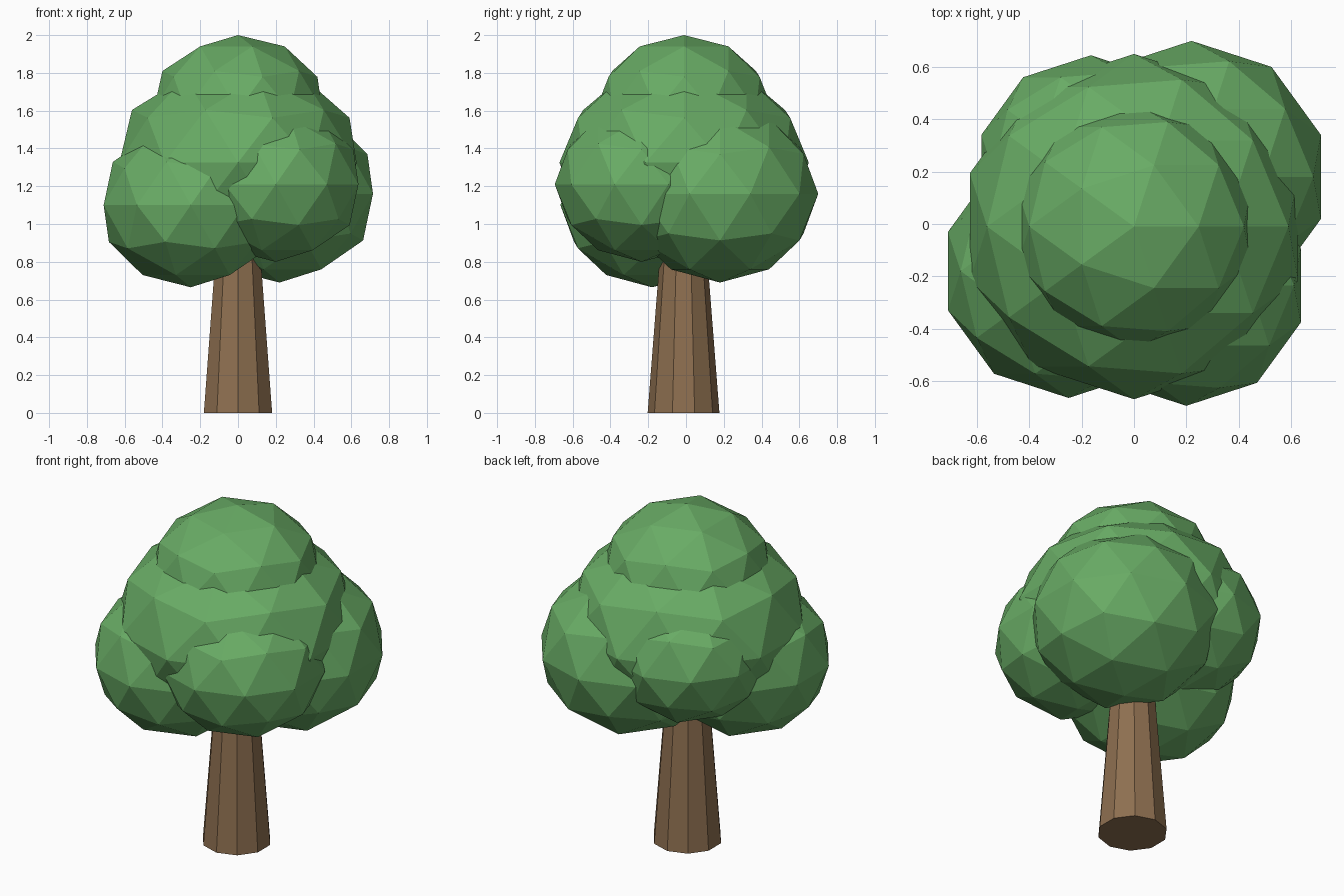
import bpy

cube = bpy.data.objects.get("Cube")
if cube:
    bpy.data.objects.remove(cube, do_unlink=True)


def make_material(name, rgb):
    mat = bpy.data.materials.new(name)
    mat.use_nodes = True
    color = (*rgb, 1.0)
    mat.diffuse_color = color
    mat.node_tree.nodes["Principled BSDF"].inputs["Base Color"].default_value = color
    return mat


leaf_green = make_material("leaf green", (0.14, 0.41, 0.13))
bark_brown = make_material("bark brown", (0.27, 0.16, 0.08))


def finish(name, mat):
    obj = bpy.context.object
    obj.name = obj.data.name = name
    obj.data.materials.append(mat)
    bpy.ops.object.shade_flat()
    return obj


def foliage(name, center, radius, half_height):
    """Slightly flattened, faceted clump of leaves."""
    bpy.ops.mesh.primitive_ico_sphere_add(subdivisions=2, radius=1, location=center)
    obj = finish(name, leaf_green)
    obj.scale = (radius, radius, half_height)


# Tapered ten-sided trunk, its top buried in the leaves
TRUNK_HEIGHT = 1.0
bpy.ops.mesh.primitive_cone_add(vertices=10, radius1=0.19, radius2=0.112,
                                depth=TRUNK_HEIGHT,
                                location=(0, -0.013, TRUNK_HEIGHT / 2))
finish("trunk", bark_brown)

# Central crown and cap
foliage("crown_middle", (0, -0.01, 1.325), 0.66, 0.53)
foliage("crown_top", (0, -0.01, 1.6), 0.47, 0.4)

# Four lower clumps around the crown
foliage("clump_front_right", (-0.25, -0.18, 1.1), 0.485, 0.435)
foliage("clump_back_left", (0.22, 0.18, 1.16), 0.52, 0.47)
foliage("clump_front_left", (0.2, -0.235, 1.21), 0.46, 0.41)
foliage("clump_back_right", (-0.165, 0.205, 1.26), 0.44, 0.395)
